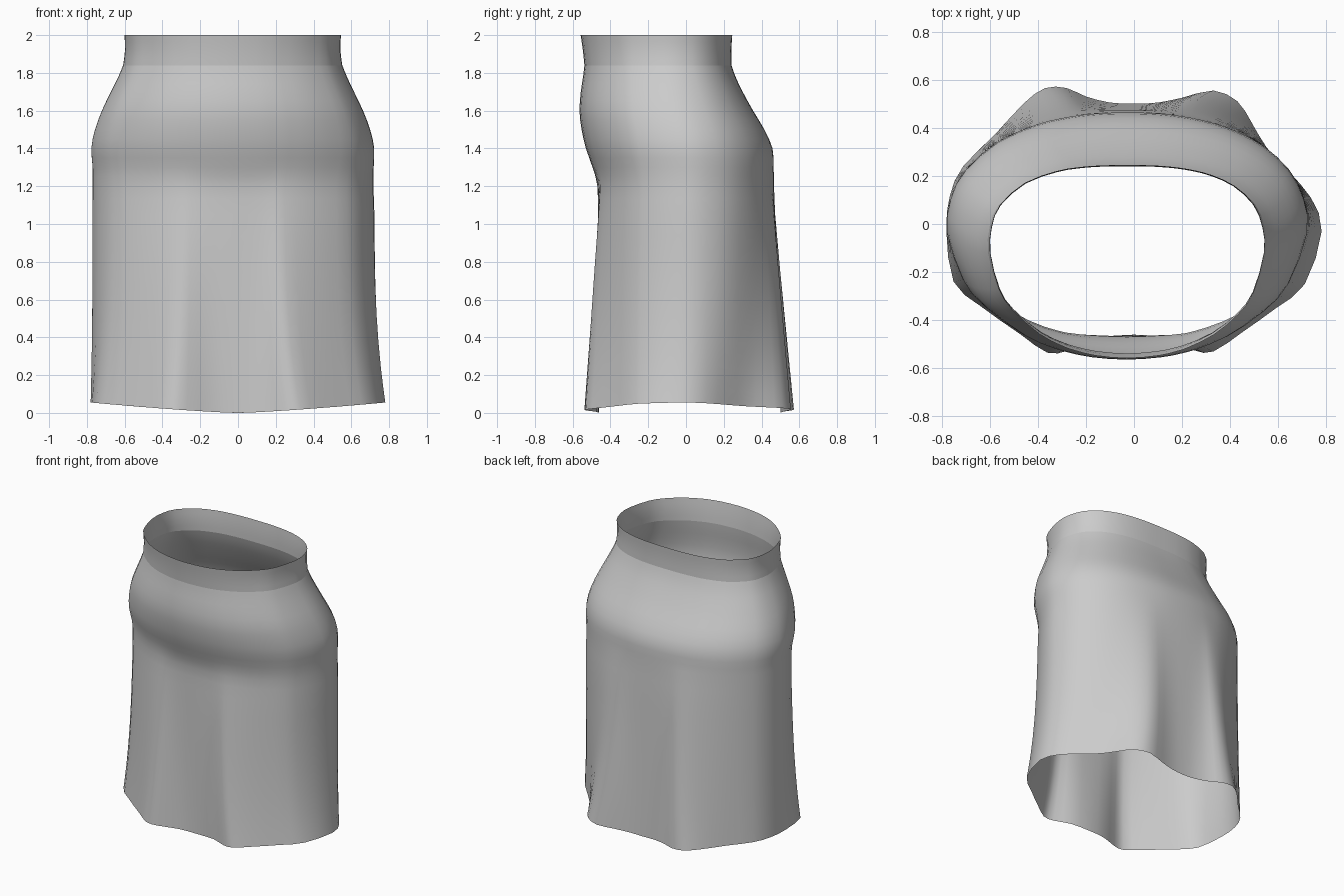
import bpy, bmesh, math

if "Cube" in bpy.data.objects:
    bpy.data.objects.remove(bpy.data.objects["Cube"])

# Wavy hem outline, counter-clockwise from +x
HEM = [(.78, -.03), (.735, .11), (.64, .22), (.55, .32), (.49, .42), (.43, .51), (.33, .555),
       (.2, .525), (.1, .505), (0, .5), (-.1, .505), (-.2, .53), (-.28, .565), (-.37, .565),
       (-.46, .5), (-.58, .37), (-.71, .24), (-.765, .12), (-.78, -.03), (-.75, -.24),
       (-.64, -.34), (-.47, -.46), (-.36, -.535), (-.27, -.525), (-.14, -.475), (0, -.46),
       (.14, -.475), (.25, -.525), (.33, -.53), (.45, -.45), (.59, -.35), (.71, -.25)]

# Body rings: z, left, right, front, back, centre y
BODY = [(0, -.77, .72, -.47, .465, 0), (.2, -.77, .72, -.47, .465, 0),
        (.5, -.77, .72, -.47, .465, 0), (.8, -.77, .72, -.47, .465, 0),
        (1.05, -.77, .72, -.468, .465, 0), (1.2, -.77, .715, -.47, .463, 0),
        (1.3, -.77, .717, -.495, .464, 0), (1.4, -.777, .72, -.53, .458, -.01),
        (1.5, -.757, .698, -.553, .415, -.03), (1.6, -.72, .66, -.564, .355, -.06),
        (1.7, -.672, .612, -.557, .3, -.08), (1.78, -.632, .574, -.545, .262, -.095),
        (1.84, -.607, .55, -.538, .241, -.1)]
BAND = [(1.84, -.607, .55, -.538, .241, -.1), (1.92, -.597, .54, -.546, .24, -.1),
        (2.0, -.60, .543, -.558, .245, -.1)]


def spline(pts, steps, closed):
    """Catmull-Rom through tuples of any length."""
    n, out = len(pts), []
    get = (lambda i: pts[i % n]) if closed else (lambda i: pts[max(0, min(n - 1, i))])
    for i in range(n if closed else n - 1):
        a, b, c, d = (get(i + k) for k in (-1, 0, 1, 2))
        for s in range(steps):
            t = s / steps
            out.append(tuple(.5 * (2 * q + (r - p) * t + (2 * p - 5 * q + 4 * r - u) * t * t
                                   + (3 * q - p - 3 * r + u) * t ** 3)
                             for p, q, r, u in zip(a, b, c, d)))
    if not closed:
        out.append(pts[-1])
    return out


def ring(row):
    """Rounded oval that turns into the wavy outline toward the hem."""
    z, left, right, front, back, cy = row
    cx, a = (left + right) / 2, (right - left) / 2
    w = max(0, 1 - z / 1.3)
    up = min(1, max(0, (z - 1.4) / .4))
    pts = []
    for hx, hy in HEM:
        ang = math.atan2(hy, hx)
        c, s = math.cos(ang), math.sin(ang)
        b, n = (back - cy, 2.2 + .4 * up) if s > 0 else (cy - front, 2.05)
        r = (abs(c / a) ** n + abs(s / b) ** n) ** (-1 / n)
        x, y = cx + r * c, cy + r * s
        lift = .055 * (abs(hx) / .78) ** 1.3 * max(0, 1 - z)
        pts.append((x + (hx - x) * w ** 3, y + (hy - y) * w, z + lift))
    return spline(pts, 2, True)


# Open cloth tube: flared body plus waistband
bm = bmesh.new()
rows = spline(BODY, 2, False)
crease = len(rows) - 1
rows += spline(BAND, 2, False)[1:]
loops = [[bm.verts.new(p) for p in ring(r)] for r in rows]
for lo, hi in zip(loops, loops[1:]):
    for i in range(len(lo)):
        j = (i + 1) % len(lo)
        bm.faces.new((lo[i], lo[j], hi[j], hi[i])).smooth = True

# Crisp seam under the waistband
seam = loops[crease]
for i, v in enumerate(seam):
    bm.edges.get((v, seam[(i + 1) % len(seam)])).smooth = False

mesh = bpy.data.meshes.new("skirt")
bm.to_mesh(mesh)
bm.free()
bpy.context.collection.objects.link(bpy.data.objects.new("skirt", mesh))
